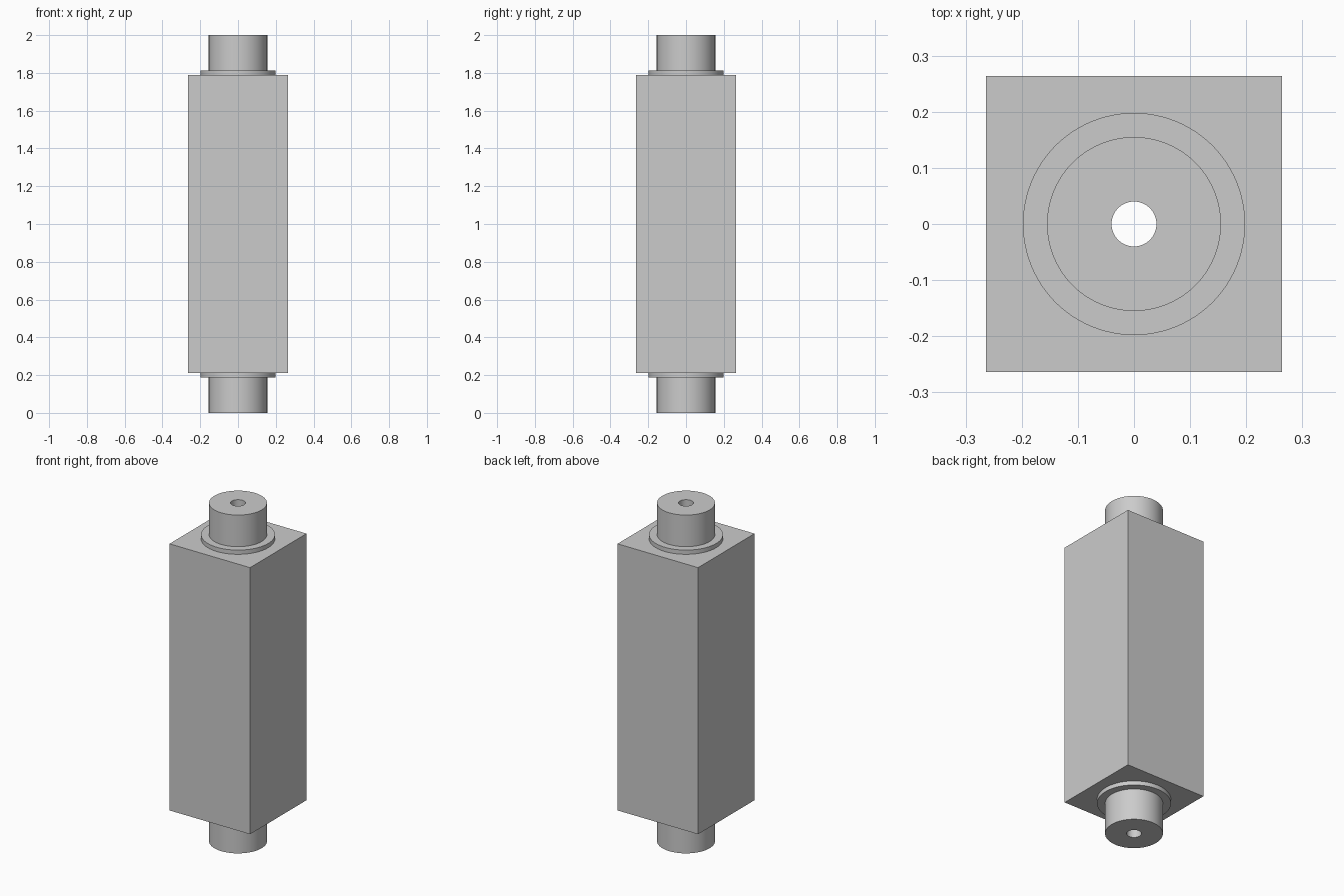
import bpy
import bmesh
from math import radians
from mathutils import Matrix, Vector

cube = bpy.data.objects.get("Cube")
if cube:
    bpy.data.objects.remove(cube, do_unlink=True)

HEIGHT = 2.0
BODY_WIDTH = 0.527
BODY_END = 0.212      # distance from each end to the square body
FLANGE_END = 0.187    # distance from each end to the flange
FLANGE_R, SPIGOT_R, BORE_R = 0.198, 0.155, 0.04
SEGMENTS = 96

grey = bpy.data.materials.new("plain grey")
grey.use_nodes = True
colour = (0.6, 0.6, 0.6, 1)
grey.diffuse_color = colour
grey.node_tree.nodes["Principled BSDF"].inputs["Base Color"].default_value = colour


def add_object(name, bm):
    bmesh.ops.recalc_face_normals(bm, faces=bm.faces)
    mesh = bpy.data.meshes.new(name)
    bm.to_mesh(mesh)
    bm.free()
    mesh.materials.append(grey)
    obj = bpy.data.objects.new(name, mesh)
    bpy.context.collection.objects.link(obj)
    return obj


def smooth(obj):
    bpy.ops.object.select_all(action="DESELECT")
    obj.select_set(True)
    bpy.context.view_layer.objects.active = obj
    bpy.ops.object.shade_smooth_by_angle(angle=radians(30))


def tube(name, radius, low, high):
    """Spin a rectangular section around z into a bored cylinder."""
    bm = bmesh.new()
    section = [(BORE_R, low), (radius, low), (radius, high), (BORE_R, high)]
    verts = [bm.verts.new((r, 0, z)) for r, z in section]
    edges = [bm.edges.new((verts[i - 1], verts[i])) for i in range(4)]
    bmesh.ops.spin(bm, geom=verts + edges, cent=(0, 0, 0), axis=(0, 0, 1),
                   angle=radians(360), steps=SEGMENTS, use_merge=True)
    bmesh.ops.remove_doubles(bm, verts=bm.verts, dist=1e-5)
    smooth(add_object(name, bm))


# Square body
middle = Matrix.Translation((0, 0, HEIGHT / 2))
bm = bmesh.new()
size = Vector((BODY_WIDTH, BODY_WIDTH, HEIGHT - 2 * BODY_END))
bmesh.ops.create_cube(bm, size=1, matrix=middle @ Matrix.Diagonal(size).to_4x4())
body = add_object("square_body", bm)

# Bore through the body
bm = bmesh.new()
bmesh.ops.create_cone(bm, cap_ends=True, segments=SEGMENTS, radius1=BORE_R,
                      radius2=BORE_R, depth=HEIGHT, matrix=middle)
cutter = add_object("bore_cutter", bm)
cutter.hide_render = True
cutter.display_type = "WIRE"
bore = body.modifiers.new("bore", "BOOLEAN")
bore.operation = "DIFFERENCE"
bore.solver = "EXACT"
bore.object = cutter
bpy.context.view_layer.objects.active = body
bpy.ops.object.modifier_apply(modifier=bore.name)
bpy.data.objects.remove(cutter, do_unlink=True)
smooth(body)

# Flange and spigot at each end
tube("lower_spigot", SPIGOT_R, 0, FLANGE_END)
tube("lower_flange", FLANGE_R, FLANGE_END, BODY_END)
tube("upper_flange", FLANGE_R, HEIGHT - BODY_END, HEIGHT - FLANGE_END)
tube("upper_spigot", SPIGOT_R, HEIGHT - FLANGE_END, HEIGHT)
